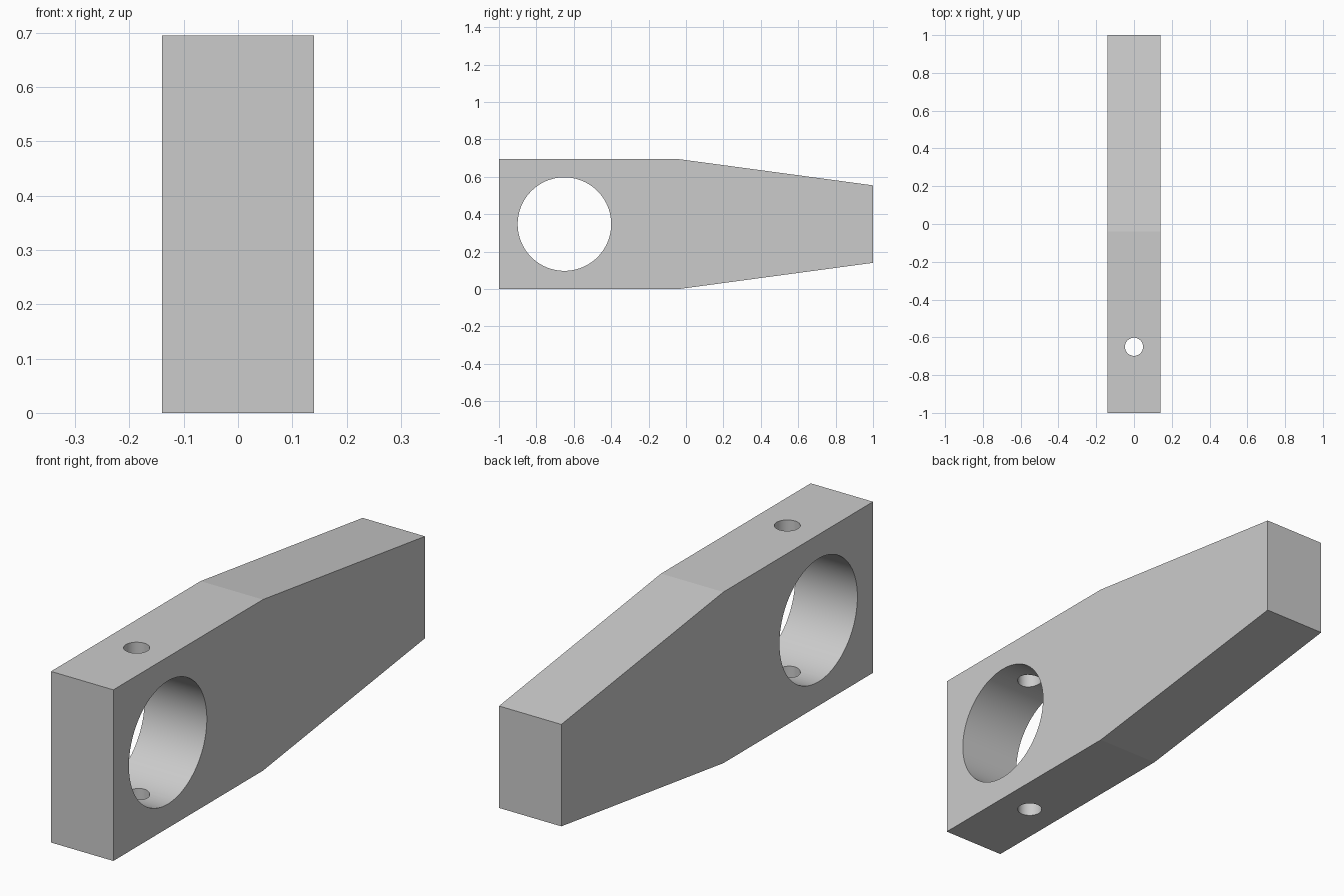
import bpy, bmesh
from math import radians, pi
from mathutils import Vector

old = bpy.data.objects.get("Cube")
if old:
    bpy.data.objects.remove(old, do_unlink=True)

WIDTH, HEIGHT = 0.28, 0.695
MID = HEIGHT / 2
TIP = 0.207          # half height of the narrow end
TAPER_Y = -0.04      # where the taper starts
BORE_Y = -0.65       # shared centre of both holes

grey = bpy.data.materials.new("light grey")
grey.use_nodes = True
colour = (0.6, 0.6, 0.6, 1)
grey.diffuse_color = colour
grey.node_tree.nodes["Principled BSDF"].inputs["Base Color"].default_value = colour

# Arm body: side profile, mirrored about mid height, extruded across x
half = [(-1, MID), (TAPER_Y, MID), (1, TIP)]
profile = [(y, MID - h) for y, h in half] + [(y, MID + h) for y, h in reversed(half)]
bm = bmesh.new()
face = bm.faces.new([bm.verts.new((-WIDTH / 2, y, z)) for y, z in profile])
side = bmesh.ops.extrude_face_region(bm, geom=[face])
bmesh.ops.translate(bm, vec=Vector((WIDTH, 0, 0)),
                    verts=[v for v in side["geom"] if isinstance(v, bmesh.types.BMVert)])
bmesh.ops.recalc_face_normals(bm, faces=bm.faces)
mesh = bpy.data.meshes.new("tapered_arm")
bm.to_mesh(mesh)
bm.free()
mesh.materials.append(grey)
arm = bpy.data.objects.new("tapered_arm", mesh)
bpy.context.collection.objects.link(arm)


def drill(name, radius, depth, rotation):
    """Cut a round through hole centred on the bore."""
    bpy.ops.mesh.primitive_cylinder_add(vertices=96, radius=radius, depth=depth,
                                        location=(0, BORE_Y, MID), rotation=rotation)
    cutter = bpy.context.object
    cutter.name = name
    cutter.hide_render = True
    cutter.data.materials.append(grey)
    bpy.ops.object.select_all(action="DESELECT")
    arm.select_set(True)
    bpy.context.view_layer.objects.active = arm
    cut = arm.modifiers.new(name, "BOOLEAN")
    cut.operation = "DIFFERENCE"
    cut.solver = "EXACT"
    cut.object = cutter
    bpy.ops.object.modifier_apply(modifier=cut.name)
    bpy.data.objects.remove(cutter, do_unlink=True)


# Large bore across the arm, small pin hole from top to bottom
drill("main_bore", 0.25, 1, (0, pi / 2, 0))
drill("pin_hole", 0.048, 2, (0, 0, 0))

# Smooth the hole walls; the shallow taper creases stay sharp
bpy.ops.object.shade_smooth_by_angle(angle=radians(6))
